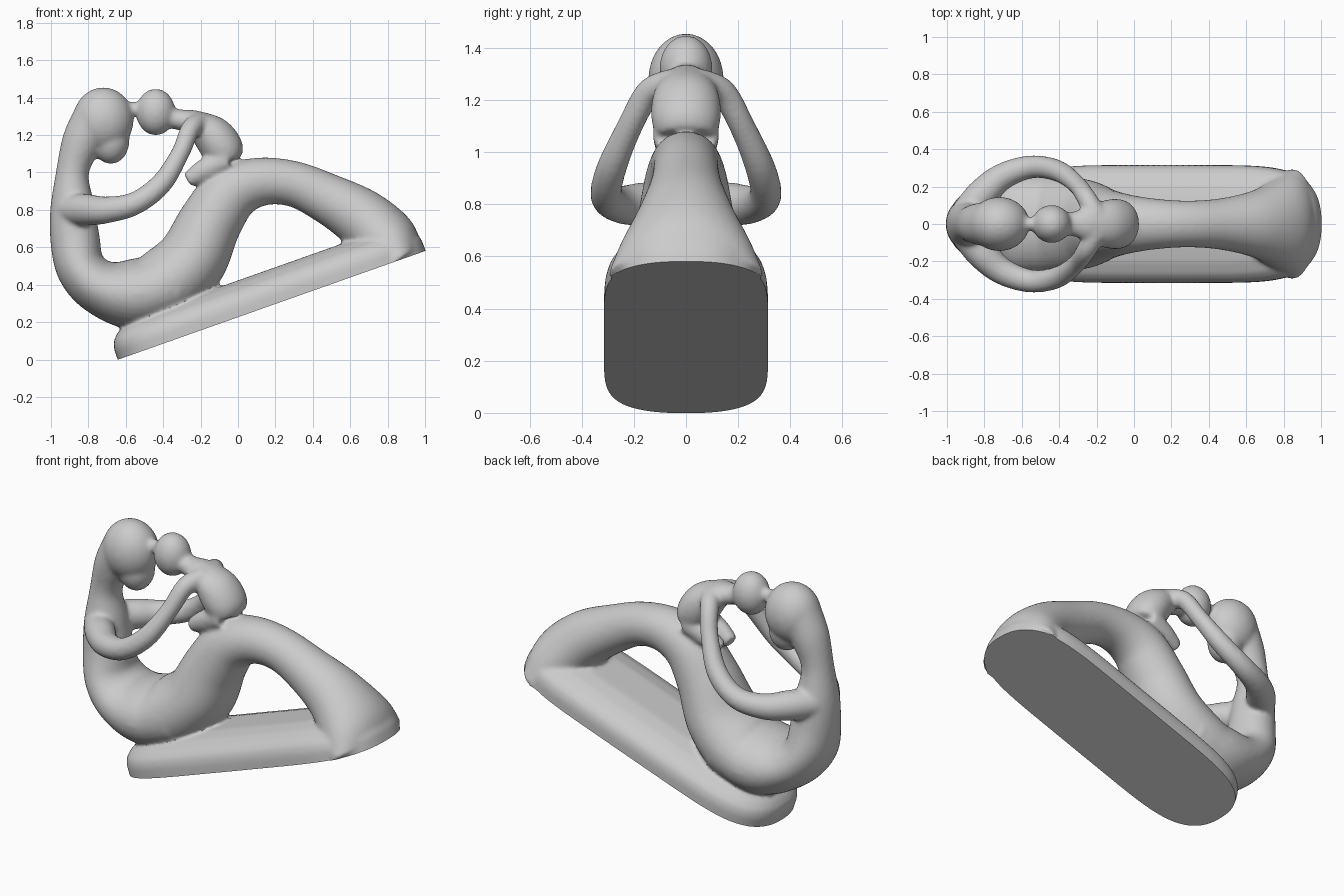
import bpy, bmesh, math
from mathutils import Vector, Matrix

if "Cube" in bpy.data.objects:
    bpy.data.objects.remove(bpy.data.objects["Cube"])

parts = []
TILT = math.atan2(0.58, 1.64)
PLANE_CO = Vector((0.18, 0, 0.29))
PLANE_NO = Vector((-math.sin(TILT), 0, math.cos(TILT)))


def finish(name, bm):
    bmesh.ops.recalc_face_normals(bm, faces=bm.faces)
    me = bpy.data.meshes.new(name)
    bm.to_mesh(me)
    bm.free()
    ob = bpy.data.objects.new(name, me)
    bpy.context.collection.objects.link(ob)
    parts.append(ob)


def skin(name, rings):
    """Closed surface through a list of equal-length rings."""
    bm = bmesh.new()
    vs = [[bm.verts.new(p) for p in r] for r in rings]
    n = len(vs[0])
    for a, b in zip(vs, vs[1:]):
        for i in range(n):
            j = (i + 1) % n
            bm.faces.new((a[i], a[j], b[j], b[i]))
    bm.faces.new(vs[0][::-1])
    bm.faces.new(vs[-1])
    finish(name, bm)


def spline(pts, steps=8):
    """Catmull-Rom through tuples of any size."""
    k = [Vector(p) for p in pts]
    k = [2 * k[0] - k[1]] + k + [2 * k[-1] - k[-2]]
    out = []
    for i in range(1, len(k) - 2):
        a, b, c, d = k[i - 1:i + 3]
        for s in range(steps):
            t = s / steps
            out.append(0.5 * (2 * b + (c - a) * t + (2 * a - 5 * b + 4 * c - d) * t * t
                              + (3 * b - a - 3 * c + d) * t ** 3))
    return out + [k[-2]]


def limb(name, pts, sides=32):
    """Sweep an ellipse; each point is x, y, z, in-plane radius, sideways radius."""
    path = spline(pts)
    rings = []
    for i, p in enumerate(path):
        a, b = path[max(i - 1, 0)], path[min(i + 1, len(path) - 1)]
        t = Vector((b[0] - a[0], b[1] - a[1], b[2] - a[2])).normalized()
        n = t.cross(Vector((0, 1, 0))).normalized()
        s = n.cross(t)
        c = Vector((p[0], p[1], p[2]))
        rings.append([c + n * p[3] * math.cos(u) + s * p[4] * math.sin(u)
                      for u in (2 * math.pi * j / sides for j in range(sides))])
    skin(name, rings)


def ball(name, loc, size, tilt=0):
    bm = bmesh.new()
    m = Matrix.Translation(loc) @ Matrix.Rotation(tilt, 4, 'Y') @ Matrix.Diagonal((*size, 1))
    bmesh.ops.create_uvsphere(bm, u_segments=32, v_segments=20, radius=1, matrix=m)
    finish(name, bm)


# Tilted base slab with rounded ends and a domed top
frame = Matrix.Translation(PLANE_CO) @ Matrix.Rotation(-TILT, 4, 'Y')
rings = []
for h, inset in ((-0.06, 0), (0.06, 0), (0.10, 0.012), (0.135, 0.045), (0.165, 0.11), (0.185, 0.2)):
    ring = []
    for j in range(96):
        u = 2 * math.pi * j / 96
        c, s = math.cos(u), math.sin(u)
        ring.append(frame @ Vector((math.copysign(abs(c) ** (2 / 6), c) * (0.873 - inset),
                                    math.copysign(abs(s) ** (2 / 2.4), s) * (0.315 - inset), h)))
    rings.append(ring)
skin("base", rings)

# Legs: thigh, knee and shin arching over the opening
limb("legs", [(-0.55, 0, 0.34, 0.17, 0.26), (-0.39, 0, 0.40, 0.20, 0.26), (-0.25, 0, 0.53, 0.19, 0.235),
              (-0.15, 0, 0.73, 0.17, 0.19), (-0.04, 0, 0.885, 0.155, 0.16), (0.12, 0, 0.95, 0.13, 0.135),
              (0.30, 0, 0.938, 0.122, 0.125), (0.48, 0, 0.86, 0.135, 0.14), (0.66, 0, 0.755, 0.16, 0.185),
              (0.79, 0, 0.63, 0.175, 0.255), (0.855, 0, 0.53, 0.14, 0.30)])

# Torso from the hips up the back to the head
limb("torso", [(-0.32, 0, 0.40, 0.17, 0.25), (-0.55, 0, 0.35, 0.19, 0.265), (-0.73, 0, 0.385, 0.15, 0.24),
               (-0.84, 0, 0.49, 0.132, 0.20), (-0.872, 0, 0.65, 0.132, 0.155), (-0.885, 0, 0.82, 0.118, 0.13),
               (-0.885, 0, 1.0, 0.088, 0.095), (-0.835, 0, 1.16, 0.108, 0.11), (-0.76, 0, 1.29, 0.125, 0.125)])
ball("head", (-0.72, 0, 1.28), (0.162, 0.145, 0.175))
ball("face", (-0.68, 0, 1.17), (0.10, 0.105, 0.125))

# Arms reaching around to the small figure's shoulders, one per side
for side, tag in ((-1, "front"), (1, "back")):
    limb(tag + "_arm", [(x, y * side, z, r, r) for x, y, z, r in (
        (-0.90, 0.05, 0.80, 0.085), (-0.81, 0.16, 0.80, 0.085), (-0.70, 0.255, 0.80, 0.072),
        (-0.55, 0.305, 0.835, 0.062), (-0.41, 0.285, 0.94, 0.058), (-0.31, 0.215, 1.10, 0.05),
        (-0.255, 0.14, 1.23, 0.053), (-0.20, 0.04, 1.265, 0.06))], 24)
    # Small figure's legs resting on the thigh
    limb(tag + "_small_leg", [(-0.06, 0.06 * side, 1.07, 0.07, 0.07), (-0.18, 0.06 * side, 1.01, 0.062, 0.055),
                              (-0.27, 0.05 * side, 0.96, 0.042, 0.042)], 24)

# Small figure: head, brow contact, neck and body
ball("small_head", (-0.44, 0, 1.323), (0.105, 0.102, 0.125))
limb("brow_contact", [(-0.64, 0, 1.33, 0.06, 0.05), (-0.56, 0, 1.34, 0.036, 0.036), (-0.46, 0, 1.34, 0.06, 0.05)])
limb("small_body", [(-0.42, 0, 1.31, 0.07, 0.07), (-0.33, 0, 1.285, 0.055, 0.065), (-0.24, 0, 1.265, 0.07, 0.10),
                    (-0.14, 0, 1.20, 0.107, 0.13), (-0.078, 0, 1.12, 0.11, 0.132), (-0.05, 0, 1.06, 0.08, 0.11)])

# Fuse all parts into one soft carved form
bpy.ops.object.select_all(action='DESELECT')
for ob in parts:
    ob.select_set(True)
body = parts[0]
bpy.context.view_layer.objects.active = body
bpy.ops.object.join()
body.name = "seated_sculpture"
rm = body.modifiers.new("fuse", 'REMESH')
rm.mode = 'VOXEL'
rm.voxel_size = 0.011
sm = body.modifiers.new("soften", 'SMOOTH')
sm.factor = 0.5
sm.iterations = 14
for m in ("fuse", "soften"):
    bpy.ops.object.modifier_apply(modifier=m)

# Cut the underside flat along the tilted plane
bm = bmesh.new()
bm.from_mesh(body.data)
bmesh.ops.bisect_plane(bm, geom=bm.verts[:] + bm.edges[:] + bm.faces[:],
                       plane_co=PLANE_CO, plane_no=PLANE_NO, clear_inner=True)
bmesh.ops.holes_fill(bm, edges=[e for e in bm.edges if e.is_boundary], sides=0)
bmesh.ops.recalc_face_normals(bm, faces=bm.faces)
bm.to_mesh(body.data)
bm.free()
bpy.ops.object.shade_smooth_by_angle(angle=math.radians(45))
